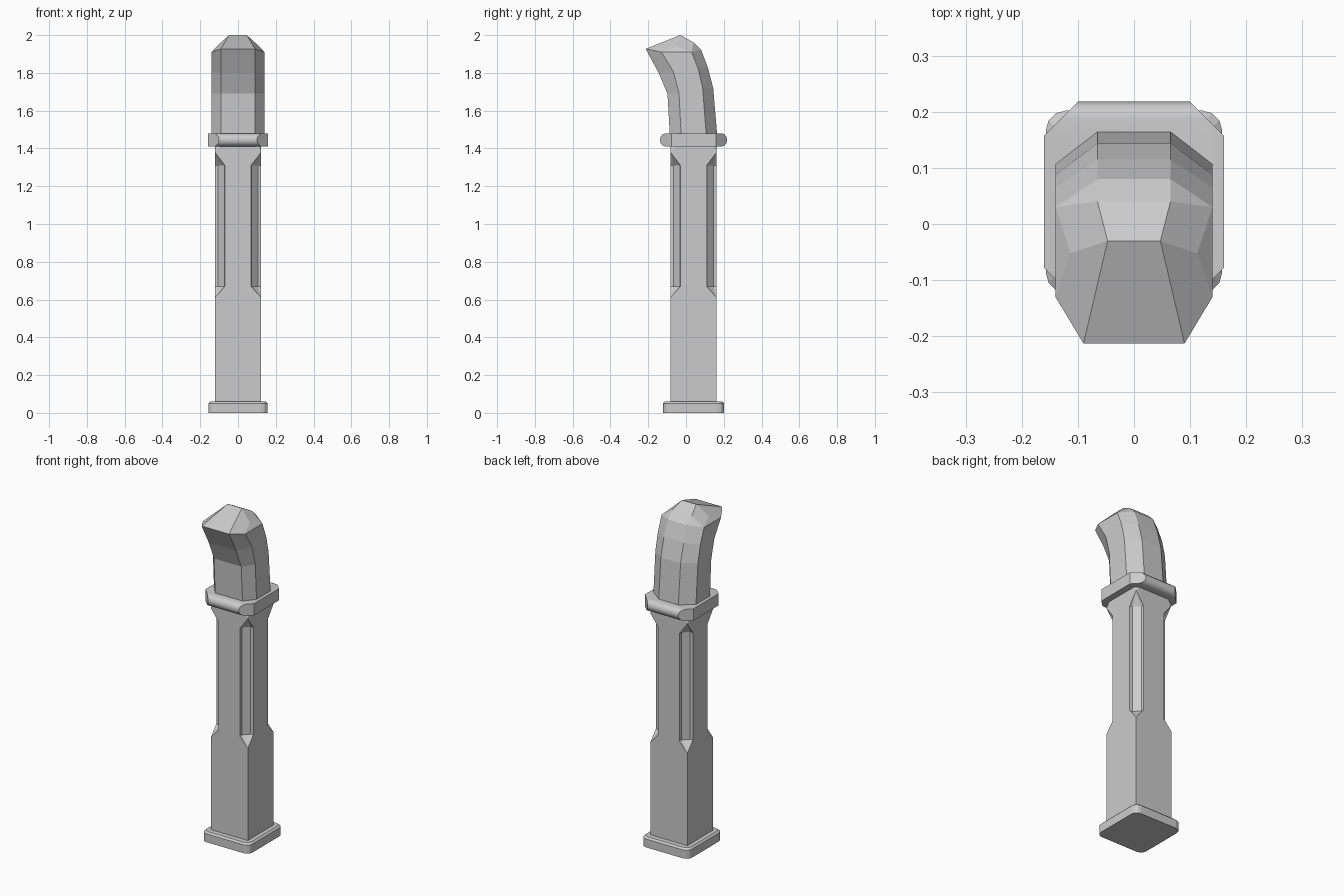
import bpy, bmesh, math

cube = bpy.data.objects.get("Cube")
if cube:
    bpy.data.objects.remove(cube)

grey = bpy.data.materials.new("plain grey")
grey.use_nodes = True
COLOR = (0.6, 0.6, 0.6, 1)
grey.diffuse_color = COLOR
grey.node_tree.nodes["Principled BSDF"].inputs["Base Color"].default_value = COLOR
MID = 0.04  # depth centre of the post, base and collar


def loft(bm, rings, caps=True):
    """Bridge rings of equal point count; return their vertices."""
    rows = [[bm.verts.new(p) for p in ring] for ring in rings]
    n = len(rows[0])
    for a, b in zip(rows, rows[1:]):
        for i in range(n):
            j = (i + 1) % n
            bm.faces.new((a[i], a[j], b[j], b[i]))
    if caps:
        bm.faces.new(rows[0][::-1])
        bm.faces.new(rows[-1])
    return rows


def finish(bm, name, smooth=None):
    bmesh.ops.remove_doubles(bm, verts=bm.verts[:], dist=0.0005)
    bmesh.ops.recalc_face_normals(bm, faces=bm.faces[:])
    mesh = bpy.data.meshes.new(name)
    bm.to_mesh(mesh)
    bm.free()
    mesh.materials.append(grey)
    ob = bpy.data.objects.new(name, mesh)
    bpy.context.collection.objects.link(ob)
    if smooth:
        bpy.ops.object.select_all(action='DESELECT')
        ob.select_set(True)
        bpy.context.view_layer.objects.active = ob
        bpy.ops.object.shade_smooth_by_angle(angle=math.radians(smooth))
    return ob


def four_corners(corner, z):
    """Repeat one corner's points around all four corners."""
    ring = []
    for sx, sy in ((1, 1), (-1, 1), (-1, -1), (1, -1)):
        points = corner if sx * sy > 0 else corner[::-1]
        ring += [(sx * x, MID + sy * y, z) for x, y in points]
    return ring


# Foot plate with rounded corners and a bevelled top edge
def foot_ring(z, inset):
    hx, hy, r = 0.157 - inset, 0.162 - inset, 0.035
    angles = [math.radians(a) for a in (0, 30, 60, 90)]
    return four_corners([(hx - r + r * math.cos(a), hy - r + r * math.sin(a))
                         for a in angles], z)


bm = bmesh.new()
loft(bm, [foot_ring(0, 0), foot_ring(0.05, 0), foot_ring(0.06, 0.01)])
finish(bm, "foot_plate")

# Square post whose corners are cut by shallow troughs with pointed ends
W = 0.122
square = [(W, W)] * 4
trough = [(W, 0.07), (0.106, 0.072), (0.072, 0.106), (0.07, W)]
neck = [(W, 0.085), (0.117, 0.105), (0.105, 0.117), (0.085, W)]
bm = bmesh.new()
loft(bm, [four_corners(c, z) for c, z in (
    (square, 0.05), (square, 0.61), (trough, 0.67),
    (trough, 1.31), (square, 1.38), (neck, 1.42))])
finish(bm, "post")


# Collar: chamfered plate, rounded over on front and back
def collar_ring(z, pull):
    return four_corners([(0.16, 0.118), (0.1 + pull, 0.178 - pull)], z)


bm = bmesh.new()
steps = [math.radians(a) for a in range(-90, 91, 30)]
loft(bm, [collar_ring(1.445 + 0.035 * math.sin(a), 0.03 * (1 - math.cos(a)))
          for a in steps])
finish(bm, "collar", 35)

# Hooked head: (y, z) paths of the front, side front, side back and back edges
front = [(-0.085, 1.46), (-0.098, 1.69), (-0.145, 1.80), (-0.213, 1.927)]
side_front = [(-0.025, 1.46), (-0.037, 1.69), (-0.066, 1.805), (-0.13, 1.91)]
side_back = [(0.108, 1.46), (0.088, 1.72), (0.065, 1.82), (0.03, 1.91)]
back = [(0.166, 1.46), (0.144, 1.72), (0.115, 1.83), (0.08, 1.922)]
widths = (0.09, 0.14, 0.14, 0.065)

bm = bmesh.new()
rings = []
for level in zip(front, side_front, side_back, back):
    half = [(x, y, z) for x, (y, z) in zip(widths, level)]
    rings.append(half + [(-x, y, z) for x, y, z in half[::-1]])
top = loft(bm, rings, caps=False)[-1]

# Faceted crown of the head, mirrored left and right
ends = []
for s, (f, sf, sb, b) in ((1, top[:4]), (-1, top[:3:-1])):
    rear = bm.verts.new((s * 0.065, 0.04, 1.962))
    peak = bm.verts.new((s * 0.047, -0.03, 2.0))
    cheek = bm.verts.new((s * 0.113, -0.052, 1.94))
    for face in ((sb, b, rear), (sb, rear, peak, cheek),
                 (sf, sb, cheek), (f, sf, cheek, peak)):
        bm.faces.new(face)
    ends.append((b, rear, peak, f))
left, right = ends
for i in range(3):
    bm.faces.new((left[i], left[i + 1], right[i + 1], right[i]))
finish(bm, "hooked_head")
